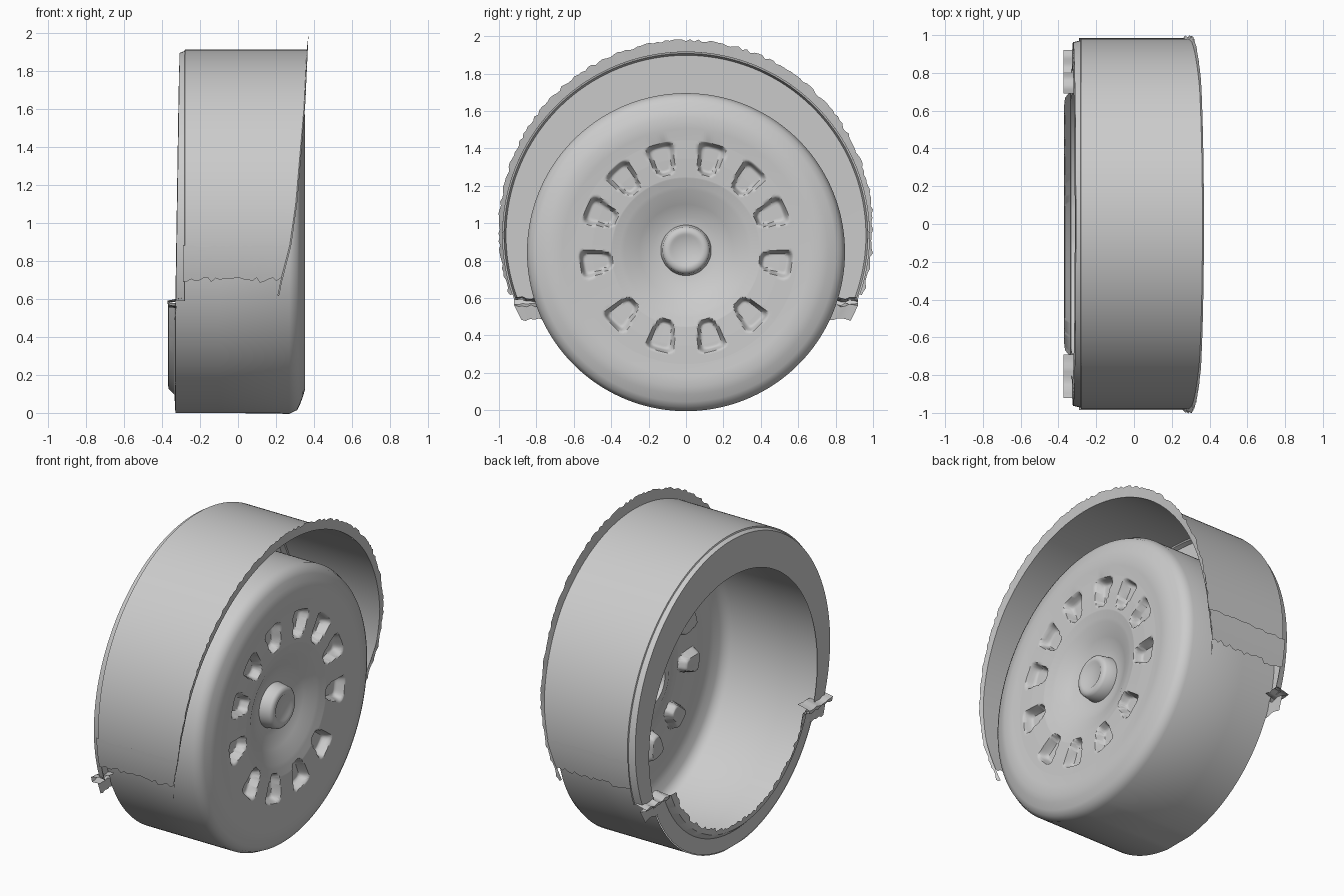
import bpy, bmesh, math, random
from math import sin, cos, pi, radians, asin, sqrt

random.seed(4)
if "Cube" in bpy.data.objects:
    bpy.data.objects.remove(bpy.data.objects["Cube"])

grey = bpy.data.materials.new("plain_grey")
grey.use_nodes = True
grey.diffuse_color = (0.6, 0.6, 0.6, 1)
grey.node_tree.nodes["Principled BSDF"].inputs["Base Color"].default_value = (0.6, 0.6, 0.6, 1)

WHEEL_Z, WHEEL_R = 0.845, 0.85
ARCH_Z, ARCH_R = 0.935, 0.98


def loft(name, rings, closed=False, angle=35):
    """Skin a list of equal-length point rings with quads."""
    bm = bmesh.new()
    rows = [[bm.verts.new(p) for p in ring] for ring in rings]
    n = len(rows[0])
    for a, b in zip(rows, rows[1:]):
        for i in range(n if closed else n - 1):
            j = (i + 1) % n
            bm.faces.new((a[i], a[j], b[j], b[i]))
    bmesh.ops.remove_doubles(bm, verts=bm.verts, dist=0.0001)
    bmesh.ops.recalc_face_normals(bm, faces=bm.faces)
    mesh = bpy.data.meshes.new(name)
    bm.to_mesh(mesh)
    bm.free()
    obj = bpy.data.objects.new(name, mesh)
    bpy.context.collection.objects.link(obj)
    mesh.materials.append(grey)
    bpy.ops.object.select_all(action="DESELECT")
    obj.select_set(True)
    bpy.context.view_layer.objects.active = obj
    bpy.ops.object.shade_smooth_by_angle(angle=radians(angle))
    return obj


def interp(points, t):
    """Blended value from a short list of (key, value) pairs."""
    for (a, va), (b, vb) in zip(points, points[1:]):
        if t <= b:
            return va + (vb - va) * max(0, t - a) / (b - a)
    return points[-1][1]


def arc(cz, r, z_low, n=120):
    """(y, z) points over the top of a circle, from z_low to z_low."""
    a0 = asin((z_low - cz) / r)
    steps = [a0 + (pi - 2 * a0) * i / n for i in range(n + 1)]
    return [(r * cos(a), cz + r * sin(a)) for a in steps]


# Wheel face: nearly flat disc with a hub and pressed pockets, then the tread
face = [(0, .313), (.075, .313), (.085, .32), (.11, .318), (.125, .305), (.135, .24),
        (.18, .245), (.25, .277), (.33, .315), (.4, .334), (.5, .34), (.6, .342),
        (.66, .35), (.72, .354), (.76, .342), (.8, .327), (.83, .312), (WHEEL_R, .27)]
pocket_angles = [75, 48, 21.5, -9.5, -46, -75]
pockets = [radians(a) for a in pocket_angles + [180 - a for a in pocket_angles]]


def pocket_depth(y, z):
    z -= 0.025
    deepest = 0
    for a in pockets:
        radial = y * cos(a) + z * sin(a) - 0.485
        across = -y * sin(a) + z * cos(a)
        if abs(radial) < 0.1:
            d = (radial / 0.086) ** 4 + (across / (0.062 + 0.25 * radial)) ** 4
            t = min(1, max(0, (1.15 - d) / 0.9))
            deepest = max(deepest, t * t * (3 - 2 * t))
    return 0.055 * deepest


SEGS = 300
radii = sorted({r for r, x in face} | {0.352 + 0.007 * i for i in range(36)})
rings = []
for r in radii:
    lift = 0.015 * max(0, 1 - r / 0.4)
    ring = []
    for i in range(SEGS):
        y, z = r * cos(2 * pi * i / SEGS), r * sin(2 * pi * i / SEGS)
        ring.append((interp(face, r) - pocket_depth(y, z), y, WHEEL_Z + z + lift))
    rings.append(ring)
tread_back = [(.58, -.33), (1.7, -.305)]
rings.append([(-.1, y, max(0, z)) for x, y, z in rings[-1]])
rings.append([(interp(tread_back, z), y, z) for x, y, z in rings[-1]])
loft("wheel", rings, closed=True, angle=50)

# Lower part of the inner sidewall, with a torn inner edge
side = [(.845, -.33), (.75, -.335), (.72, -.365), (.685, -.37)]
rings = []
for k, (r, x) in enumerate(side):
    a0 = asin((0.58 - WHEEL_Z) / r)
    ring = []
    for i in range(91):
        a = a0 - (pi + 2 * a0) * i / 90
        rr = r + (random.uniform(-.012, .012) if k == 3 else 0)
        ring.append((x, rr * cos(a), WHEEL_Z + rr * sin(a)))
    rings.append(ring)
loft("inner_sidewall", rings)

# Arch: outer band whose open edge leans outward with height
edge = [(.58, .20), (.7, .225), (.88, .272), (1.1, .304), (1.6, .347), (1.95, .364)]
band = arc(ARCH_Z, ARCH_R, 0.86)
loft("arch_band", [[(-.28 + (interp(edge, z) + .28) * k / 8, y, z) for y, z in band]
                   for k in range(9)])

# Arch back wall with its small step, closing down to the wheel
wall = []
for cz, r, x in ((ARCH_Z, ARCH_R, -.28), (ARCH_Z, .972, -.283),
                 (ARCH_Z, .962, -.308), (WHEEL_Z, .83, -.31)):
    wall.append([(x - (.02 * (1.9 - z) / 1.3 if x < -.3 else 0), y, z)
                 for y, z in arc(cz, r, 0.59)])
loft("arch_back_wall", wall)

# Torn lip around the open edge, wider at the crown
inner, outer = [], []
for y, z in arc(ARCH_Z, ARCH_R, 0.62, 180):
    up = max(0, (z - ARCH_Z) / ARCH_R)
    width = 0.018 + 0.046 * up + random.uniform(-.008, .006)
    s = 1 + width / ARCH_R
    inner.append((interp(edge, z), y, z))
    outer.append((interp(edge, z) + .008, y * s, ARCH_Z + (z - ARCH_Z) * s))
loft("arch_lip", [inner, outer])

for sign, label in ((1, "back"), (-1, "front")):
    # Torn skirt at the foot of the arch band
    columns = []
    for k in range(25):
        t = k / 24
        low = .70 + random.uniform(-.015, .015)
        high = .88 + random.uniform(-.006, .006)
        column = []
        for m in range(7):
            z = low + (high - low) * m / 6
            y = sqrt((ARCH_R + .006) ** 2 - (z - ARCH_Z) ** 2)
            column.append((-.29 + (interp(edge, z) + .29) * t, sign * y, z))
        columns.append(column)
    loft(label + "_skirt", columns)

    # Bent tab: a ledge and a hanging flap
    profile = [(-.29, .60), (-.372, .585), (-.365, .565), (-.325, .56), (-.335, .485)]
    tab = []
    for k in range(11):
        y = .69 + .23 * k / 10
        tab.append([(x, sign * (y - (.04 if z < .5 else 0)),
                     z + random.uniform(-.008, .008)) for x, z in profile])
    loft(label + "_tab", tab)
